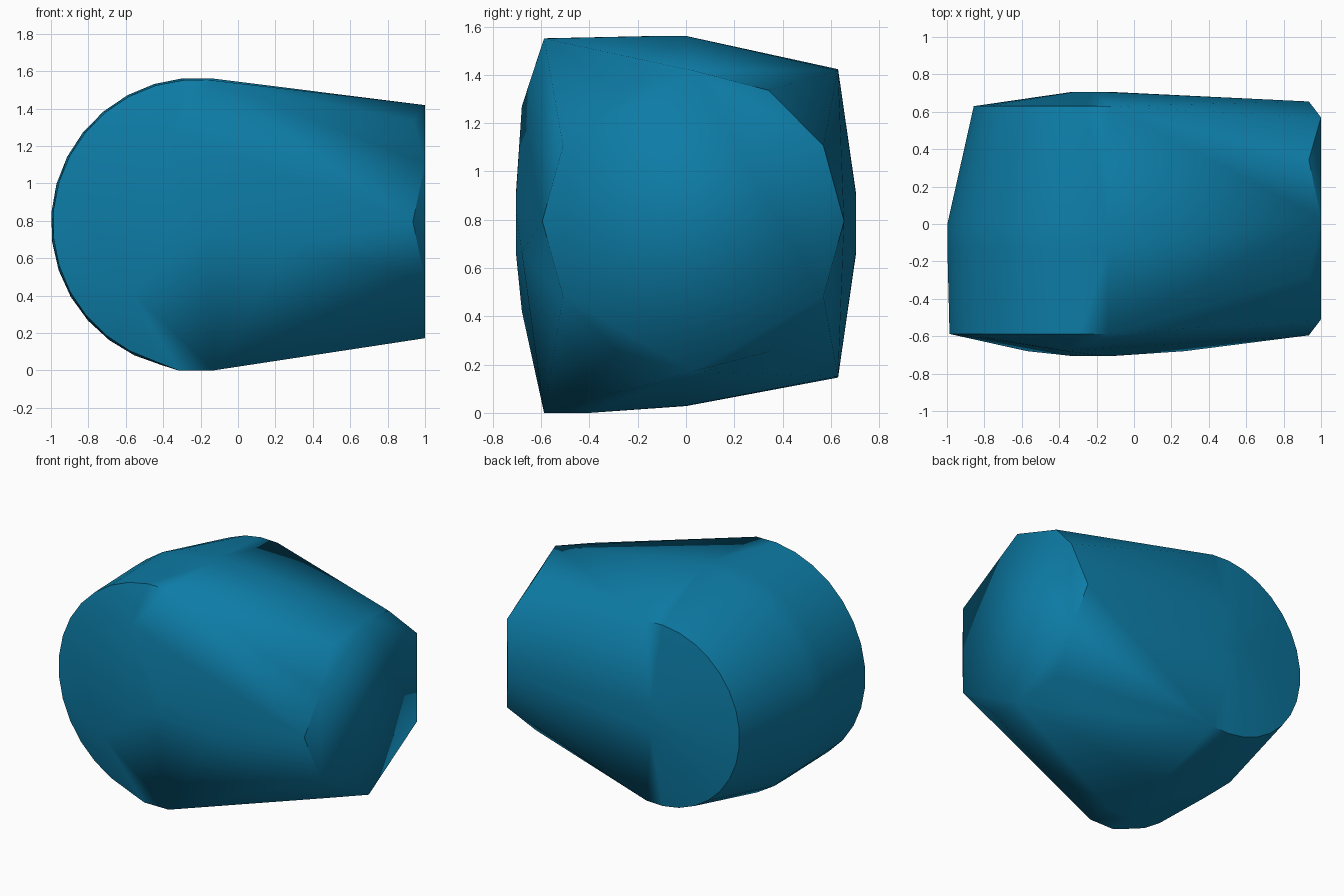
import bpy, bmesh
from math import sin, cos, radians

if "Cube" in bpy.data.objects:
    bpy.data.objects.remove(bpy.data.objects["Cube"])

CX, CZ = -0.22, 0.785      # drum axis (runs along y)


def drum_arc(y, r, start, end, n):
    """Points on a circle around the drum axis, angles in degrees."""
    pts = []
    for i in range(n):
        a = radians(start + (end - start) * i / (n - 1))
        pts.append((CX + r * cos(a), y, max(0.0, CZ + r * sin(a))))
    return pts


def end_hex(x, r, first):
    """Six points of the right-hand end, around the x axis."""
    return [(x, 0.03 + r * cos(radians(first + 60 * i)),
             0.795 + r * sin(radians(first + 60 * i))) for i in range(6)]


pts = []
# rounded drum: front rim, middle rim and smaller back rim
pts += drum_arc(-0.588, 0.77, 84, 276, 18)
pts += drum_arc(0.0, 0.78, 84, 256, 16)
pts += drum_arc(-0.13, 0.78, 84, 256, 16)
pts += drum_arc(0.63, 0.64, 82, 278, 18)
# flat foot under the drum
pts += [(x, y, 0.0) for x in (-0.32, -0.13) for y in (-0.588, -0.4)]
pts += [(CX, 0.0, 0.03)]
# low front cap: three outer points and a small hub, plus the back hub
pts += drum_arc(-0.68, 0.505, -14, 226, 3)
pts += drum_arc(-0.705, 0.118, 0, 330, 12)
pts += drum_arc(0.705, 0.12, 0, 330, 12)
# hexagonal end with a chamfer
pts += end_hex(1.0, 0.623, 30)
pts += end_hex(0.935, 0.625, 0)

bm = bmesh.new()
for p in pts:
    bm.verts.new(p)
hull = bmesh.ops.convex_hull(bm, input=bm.verts)
spare = {g for g in hull["geom_interior"] + hull["geom_unused"]
         if isinstance(g, bmesh.types.BMVert)}
bmesh.ops.delete(bm, geom=list(spare), context='VERTS')
bmesh.ops.recalc_face_normals(bm, faces=bm.faces)
mesh = bpy.data.meshes.new("drum_housing")
bm.to_mesh(mesh)
bm.free()

body = bpy.data.objects.new("drum_housing", mesh)
bpy.context.collection.objects.link(body)
mat = bpy.data.materials.new("teal")
mat.diffuse_color = (0.004, 0.2, 0.38, 1)
mat.use_nodes = True
mat.node_tree.nodes["Principled BSDF"].inputs["Base Color"].default_value = mat.diffuse_color
mesh.materials.append(mat)

# smooth shading with sharp rims
bpy.context.view_layer.objects.active = body
body.select_set(True)
bpy.ops.object.shade_smooth_by_angle(angle=radians(40))
